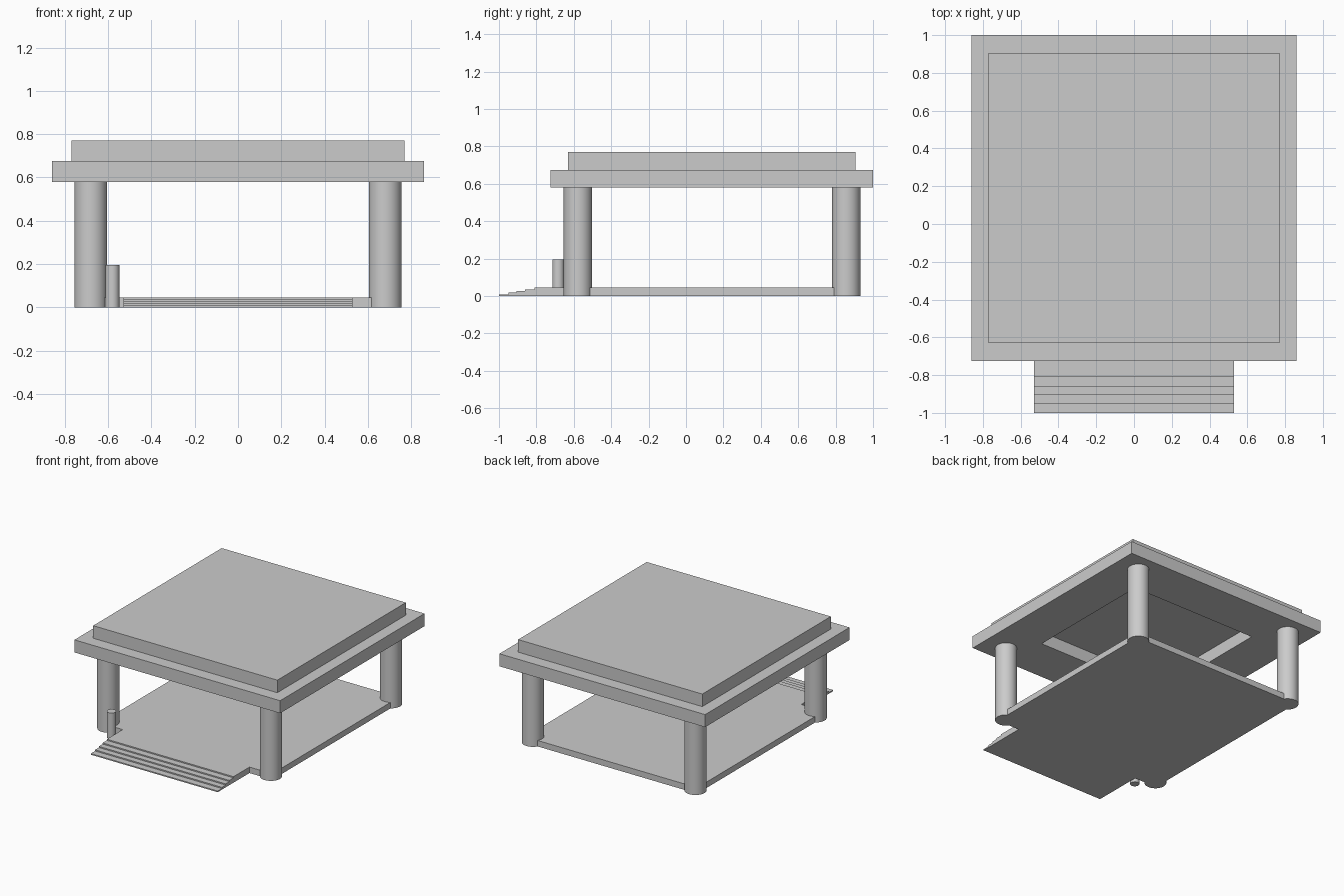
import bpy, bmesh, math

if "Cube" in bpy.data.objects:
    bpy.data.objects.remove(bpy.data.objects["Cube"])


def finish(name, bm):
    bmesh.ops.recalc_face_normals(bm, faces=bm.faces)
    mesh = bpy.data.meshes.new(name)
    bm.to_mesh(mesh)
    bm.free()
    ob = bpy.data.objects.new(name, mesh)
    bpy.context.collection.objects.link(ob)
    return ob


def box(name, x, y0, y1, z0, z1):
    """Box symmetric about x = 0."""
    bm = bmesh.new()
    bmesh.ops.create_cube(bm, size=1)
    bmesh.ops.scale(bm, vec=(2 * x, y1 - y0, z1 - z0), verts=bm.verts)
    bmesh.ops.translate(bm, vec=(0, (y0 + y1) / 2, (z0 + z1) / 2), verts=bm.verts)
    return finish(name, bm)


def frame(name, outer, inner, z0, z1):
    """Rectangular ring; outer and inner are (half x, y0, y1)."""
    bm = bmesh.new()

    def loop(r, z):
        x, y0, y1 = r
        return [bm.verts.new((px, py, z)) for px, py in ((-x, y0), (x, y0), (x, y1), (-x, y1))]

    rings = [loop(outer, z0), loop(outer, z1), loop(inner, z1), loop(inner, z0)]
    for k in range(4):
        a, b = rings[k], rings[(k + 1) % 4]
        for i in range(4):
            j = (i + 1) % 4
            bm.faces.new((a[i], a[j], b[j], b[i]))
    return finish(name, bm)


def column(name, x, y, radius, height):
    bpy.ops.mesh.primitive_cylinder_add(vertices=32, radius=radius, depth=height,
                                        location=(x, y, height / 2))
    bpy.context.object.name = name
    bpy.ops.object.shade_smooth_by_angle(angle=math.radians(30))


# Roof: lower slab with a ceiling recess, smaller slab on top
frame("roof_lower_slab", (0.86, -0.725, 1.0), (0.53, -0.37, 0.645), 0.58, 0.675)
box("roof_upper_slab", 0.77, -0.63, 0.905, 0.675, 0.77)

# Floor platform
box("floor", 0.72, -0.62, 0.895, 0.0, 0.045)

# Corner columns and the small post beside the steps
for side, x in (("left", -0.68), ("right", 0.68)):
    for end, y in (("front", -0.578), ("back", 0.857)):
        column(f"{end}_{side}_column", x, y, 0.076, 0.58)
column("small_post", -0.58, -0.683, 0.032, 0.195)

# Entrance steps: stair profile extruded across x
profile = [(-0.62, 0.0), (-1.0, 0.0)]
for i, y in enumerate((-1.0, -0.95, -0.905, -0.86, -0.81)):
    if i:
        profile.append((y, 0.009 * i))
    profile.append((y, 0.009 * (i + 1)))
profile.append((-0.62, 0.045))
bm = bmesh.new()
side = bm.faces.new([bm.verts.new((-0.53, y, z)) for y, z in profile])
ext = bmesh.ops.extrude_face_region(bm, geom=[side], use_keep_orig=True)
bmesh.ops.translate(bm, vec=(1.06, 0, 0),
                    verts=[v for v in ext["geom"] if isinstance(v, bmesh.types.BMVert)])
finish("entrance_steps", bm)
